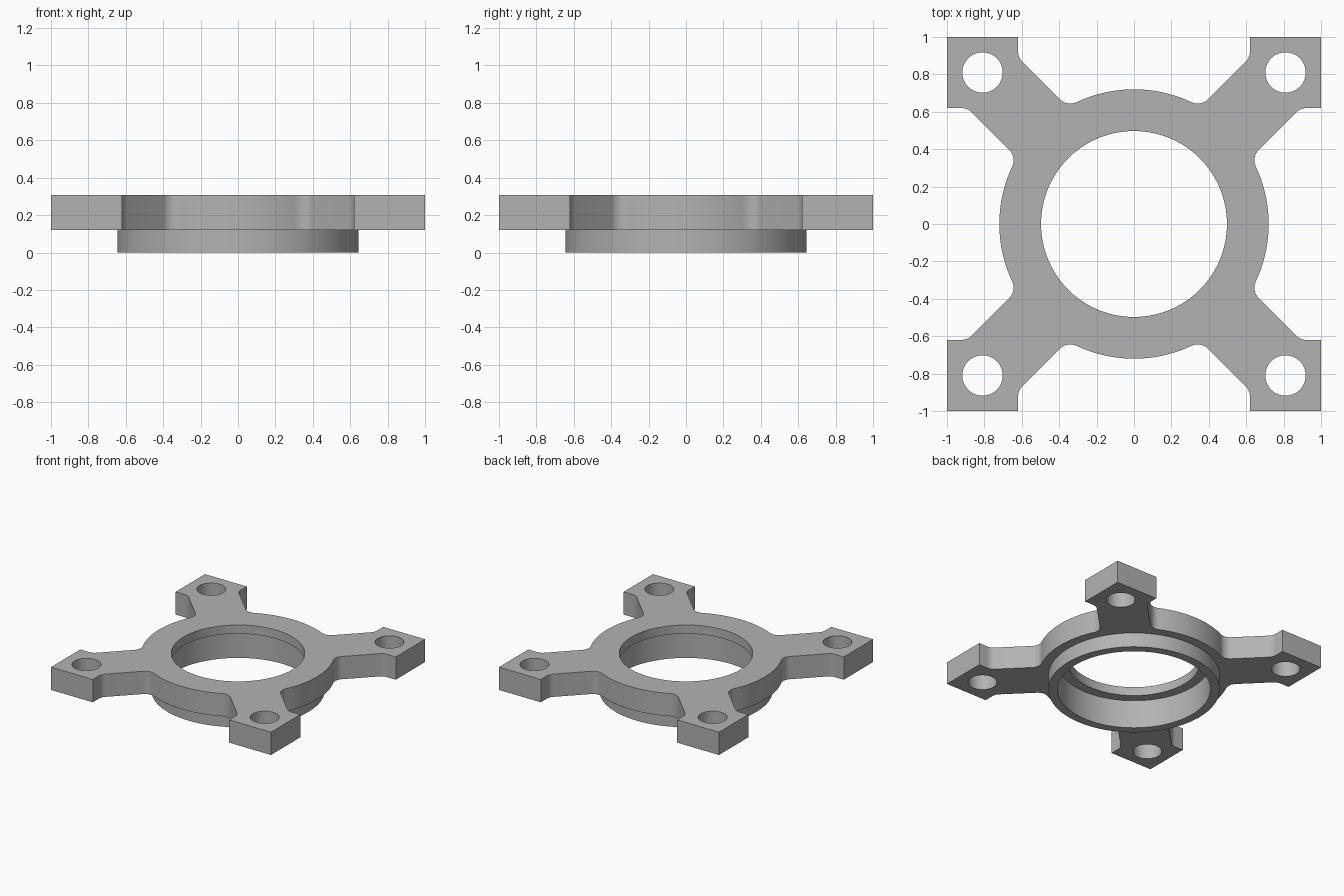
import bpy, bmesh
from math import sin, cos, pi, sqrt, atan2
from mathutils import Vector, Matrix

if "Cube" in bpy.data.objects:
    bpy.data.objects.remove(bpy.data.objects["Cube"], do_unlink=True)

# Main dimensions
TOP, PLATE_BASE, LEDGE = 0.307, 0.12, 0.235
RIM_R, HUB_R, SEAT_R, BORE_R = 0.72, 0.645, 0.576, 0.497
PAD_IN, HOLE_POS, HOLE_R = 0.62, 0.81, 0.108
ARM_HALF, FILLET = 0.191, 0.08

grey = bpy.data.materials.new("grey metal")
grey.use_nodes = True
colour = (0.45, 0.45, 0.45, 1)
grey.diffuse_color = colour
grey.node_tree.nodes["Principled BSDF"].inputs["Base Color"].default_value = colour


def arc(centre, r, start, end, steps):
    return [Vector((centre[0] + r * cos(start + (end - start) * i / steps),
                    centre[1] + r * sin(start + (end - start) * i / steps)))
            for i in range(steps + 1)]


def prism(name, outline, low, high):
    """Extrude a closed outline from low to high."""
    bm = bmesh.new()
    face = bm.faces.new([bm.verts.new((p.x, p.y, low)) for p in outline])
    new = bmesh.ops.extrude_face_region(bm, geom=[face])["geom"]
    bmesh.ops.translate(bm, vec=(0, 0, high - low),
                        verts=[g for g in new if isinstance(g, bmesh.types.BMVert)])
    bmesh.ops.recalc_face_normals(bm, faces=bm.faces)
    mesh = bpy.data.meshes.new(name)
    bm.to_mesh(mesh)
    bm.free()
    mesh.materials.append(grey)
    obj = bpy.data.objects.new(name, mesh)
    bpy.context.collection.objects.link(obj)
    return obj


def cylinder(name, centre, r, low, high, sides=128):
    return prism(name, arc(centre, r, 0, 2 * pi, sides)[:-1], low, high)


# Half of one arm: rim, root fillet, straight edge, pad fillet, pad corner
off = ARM_HALF + FILLET
along = sqrt((RIM_R + FILLET) ** 2 - off ** 2)
root = ((along - off) / sqrt(2), (along + off) / sqrt(2))
root_dir = atan2(root[1], root[0])
pad_x = PAD_IN - FILLET
pad_y = pad_x + off * sqrt(2)
half = arc((0, 0), RIM_R, pi / 2, root_dir, 12)[:-1]
half += arc(root, FILLET, root_dir + pi, 1.75 * pi, 12)
half += arc((pad_x, pad_y), FILLET, -pi / 4, 0, 8)
half += [Vector((PAD_IN, 1)), Vector((1, 1))]

# Mirror across the diagonal, then repeat the quarter four times
quarter = half + [Vector((p.y, p.x)) for p in reversed(half[1:-1])]
outline = []
for k in range(4):
    turn = Matrix.Rotation(-k * pi / 2, 2)
    outline += [turn @ p for p in quarter]

bracket = prism("mounting_bracket", outline, PLATE_BASE, TOP)

# Lower collar is joined on; seat, bore and bolt holes are cut away
tools = [(cylinder("collar", (0, 0), HUB_R, 0, 0.2), "UNION"),
         (cylinder("seat_cutter", (0, 0), SEAT_R, -0.1, LEDGE), "DIFFERENCE"),
         (cylinder("bore_cutter", (0, 0), BORE_R, 0.1, 0.5), "DIFFERENCE")]
for sx in (-1, 1):
    for sy in (-1, 1):
        hole = cylinder("bolt_hole_cutter", (sx * HOLE_POS, sy * HOLE_POS),
                        HOLE_R, 0, 0.5, 64)
        tools.append((hole, "DIFFERENCE"))

for tool, operation in tools:
    tool.hide_render = True
    mod = bracket.modifiers.new(tool.name, "BOOLEAN")
    mod.operation = operation
    mod.solver = "EXACT"
    mod.object = tool

# Apply the cuts, discard the tools and smooth the round walls
bpy.ops.object.select_all(action="DESELECT")
bracket.select_set(True)
bpy.context.view_layer.objects.active = bracket
bpy.ops.object.convert(target="MESH")
for tool, operation in tools:
    bpy.data.objects.remove(tool, do_unlink=True)
bpy.ops.object.shade_smooth_by_angle(angle=pi / 6)
